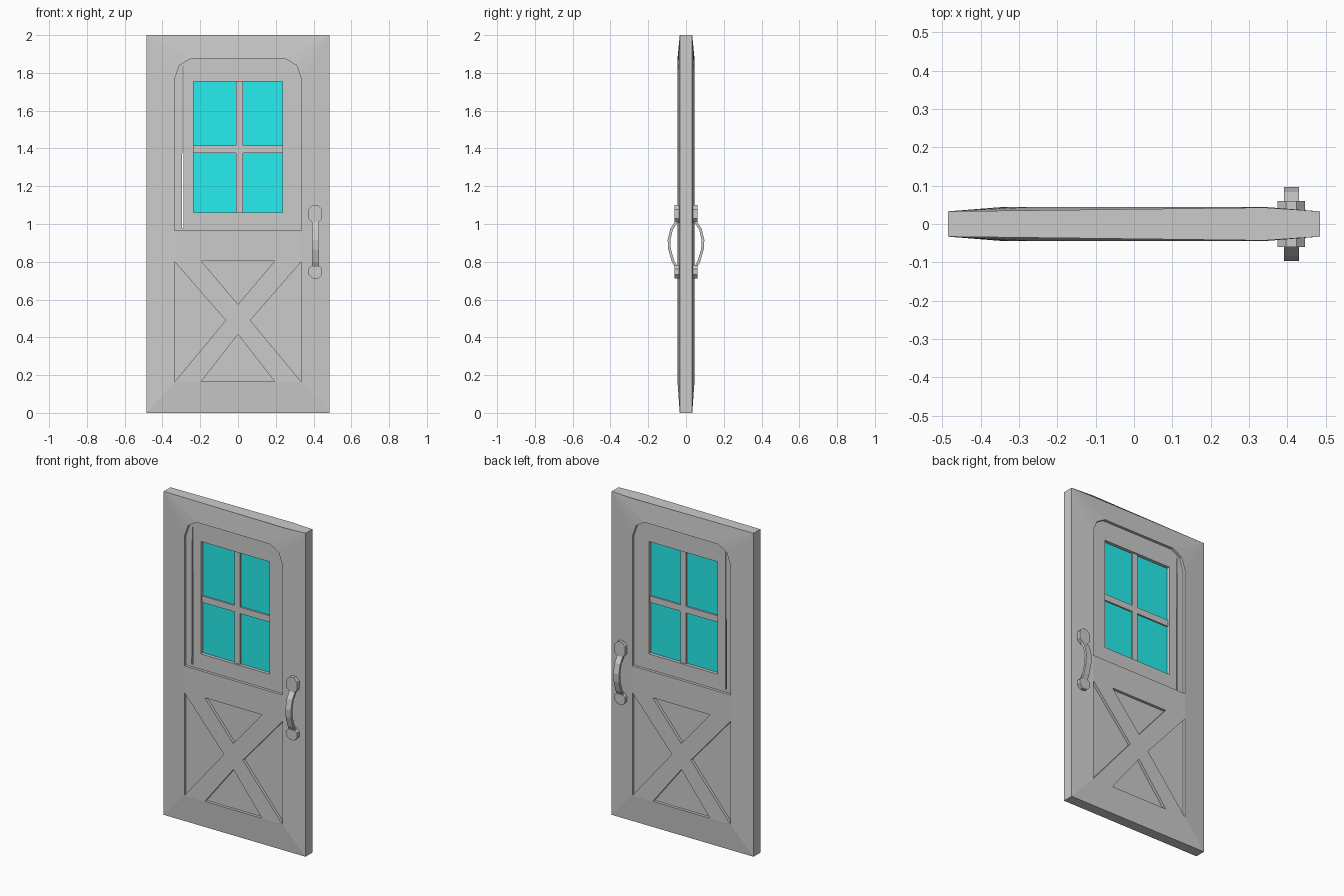
import bpy, bmesh, math

if "Cube" in bpy.data.objects:
    bpy.data.objects.remove(bpy.data.objects["Cube"])


def finish(bm, name, mat=None):
    bmesh.ops.recalc_face_normals(bm, faces=bm.faces)
    me = bpy.data.meshes.new(name)
    bm.to_mesh(me)
    bm.free()
    ob = bpy.data.objects.new(name, me)
    bpy.context.collection.objects.link(ob)
    if mat:
        me.materials.append(mat)
    return ob


def ring(bm, pts, y):
    return [bm.verts.new((x, y(x, z) if callable(y) else y, z)) for x, z in pts]


def fill(bm, rings):
    edges = []
    for r in rings:
        for i in range(len(r)):
            edges.append(bm.edges.new((r[i - 1], r[i])))
    bmesh.ops.triangle_fill(bm, edges=edges, use_beauty=True, normal=(0, -1, 0))


def walls(bm, a, b):
    for i in range(len(a)):
        bm.faces.new((a[i - 1], a[i], b[i], b[i - 1]))


def box(name, x0, x1, y0, y1, z0, z1, mat=None):
    bm = bmesh.new()
    pts = [(x0, z0), (x1, z0), (x1, z1), (x0, z1)]
    a, b = ring(bm, pts, y0), ring(bm, pts, y1)
    bm.faces.new(a)
    bm.faces.new(b)
    walls(bm, a, b)
    return finish(bm, name, mat)


# Outlines in x, z
outer = [(-.485, 0), (.485, 0), (.485, 2), (.34, 2), (-.485, 2)]
arch = [(-.335, .965), (.335, .965), (.335, 1.77), (.31, 1.84), (.25, 1.875),
        (-.25, 1.875), (-.31, 1.84), (-.335, 1.77)]
window = [(-.235, 1.06), (.235, 1.06), (.235, 1.755), (-.235, 1.755)]
slit = [(-.297, .98), (-.289, .98), (-.289, 1.83), (-.293, 1.83)]
left = [(-.335, .80), (-.335, .165), (-.065, .49)]
panels = [left, [(-x, z) for x, z in left],
          [(-.195, .805), (.195, .805), (0, .575)],
          [(-.195, .165), (.195, .165), (0, .415)]]
FLOOR = .028


def skin_y(x, z):
    if abs(x) > .48:
        return .033
    return .043 if z > 1.99 else .045


# Door slab: tapered skins, recessed panels and window opening
bm = bmesh.new()
sides = []
for s in (-1, 1):
    y = lambda x, z: s * skin_y(x, z)
    out = ring(bm, outer, y)
    holes = [ring(bm, p, y) for p in [arch] + panels]
    fill(bm, [out] + holes)
    floors = [ring(bm, p, s * FLOOR) for p in [arch] + panels]
    for h, f in zip(holes, floors):
        walls(bm, h, f)
    for f in floors[1:]:
        bm.faces.new(f)
    cuts = [ring(bm, p, s * FLOOR) for p in (window, slit)]
    # the arch floor edges already exist from the walls
    edges = [bm.edges.get((floors[0][i - 1], floors[0][i])) for i in range(len(arch))]
    for c in cuts:
        edges += [bm.edges.new((c[i - 1], c[i])) for i in range(len(c))]
    bmesh.ops.triangle_fill(bm, edges=edges, use_beauty=True, normal=(0, -1, 0))
    sides.append([out] + cuts)
for a, b in zip(*sides):
    walls(bm, a, b)
finish(bm, "door_slab")

# Glass and glazing bars
glass = bpy.data.materials.new("glass")
glass.diffuse_color = (.02, .85, .86, 1)
glass.use_nodes = True
glass.node_tree.nodes["Principled BSDF"].inputs["Base Color"].default_value = glass.diffuse_color
box("window_glass", -.235, .235, -.008, .008, 1.06, 1.755, glass)
box("vertical_bar", -.011, .026, -.018, .018, 1.06, 1.755)
box("horizontal_bar", -.235, .235, -.0175, .0175, 1.375, 1.415)


# Handle plates and bowed grip on both faces
def plate(name, s, zc, w, h, c):
    bm = bmesh.new()
    pts = [(w, h - c), (w - c, h), (c - w, h), (-w, h - c),
           (-w, c - h), (c - w, -h), (w - c, -h), (w, c - h)]
    pts = [(.41 + x, zc + z) for x, z in pts]
    a, b = ring(bm, pts, s * .034), ring(bm, pts, s * .06)
    bm.faces.new(a)
    bm.faces.new(b)
    walls(bm, a, b)
    finish(bm, name)


def grip(name, s):
    path = [(.05, 1.025), (.083, .975), (.097, .915), (.094, .865), (.075, .80), (.05, .755)]
    bm = bmesh.new()
    rows = []
    for i, (y, z) in enumerate(path):
        p, q = path[max(i - 1, 0)], path[min(i + 1, len(path) - 1)]
        dy, dz = q[0] - p[0], q[1] - p[1]
        n = math.hypot(dy, dz)
        iy, iz = y + dz / n * .014, z - dy / n * .014
        rows.append([bm.verts.new((x, s * yy, zz)) for x, yy, zz in
                     ((.392, y, z), (.43, y, z), (.43, iy, iz), (.392, iy, iz))])
    for a, b in zip(rows, rows[1:]):
        walls(bm, a, b)
    bm.faces.new(rows[0])
    bm.faces.new(rows[-1])
    finish(bm, name)


for s, n in ((-1, "front"), (1, "back")):
    plate(n + "_upper_plate", s, 1.053, .036, .047, .022)
    plate(n + "_lower_plate", s, .748, .036, .036, .021)
    grip(n + "_handle_grip", s)
